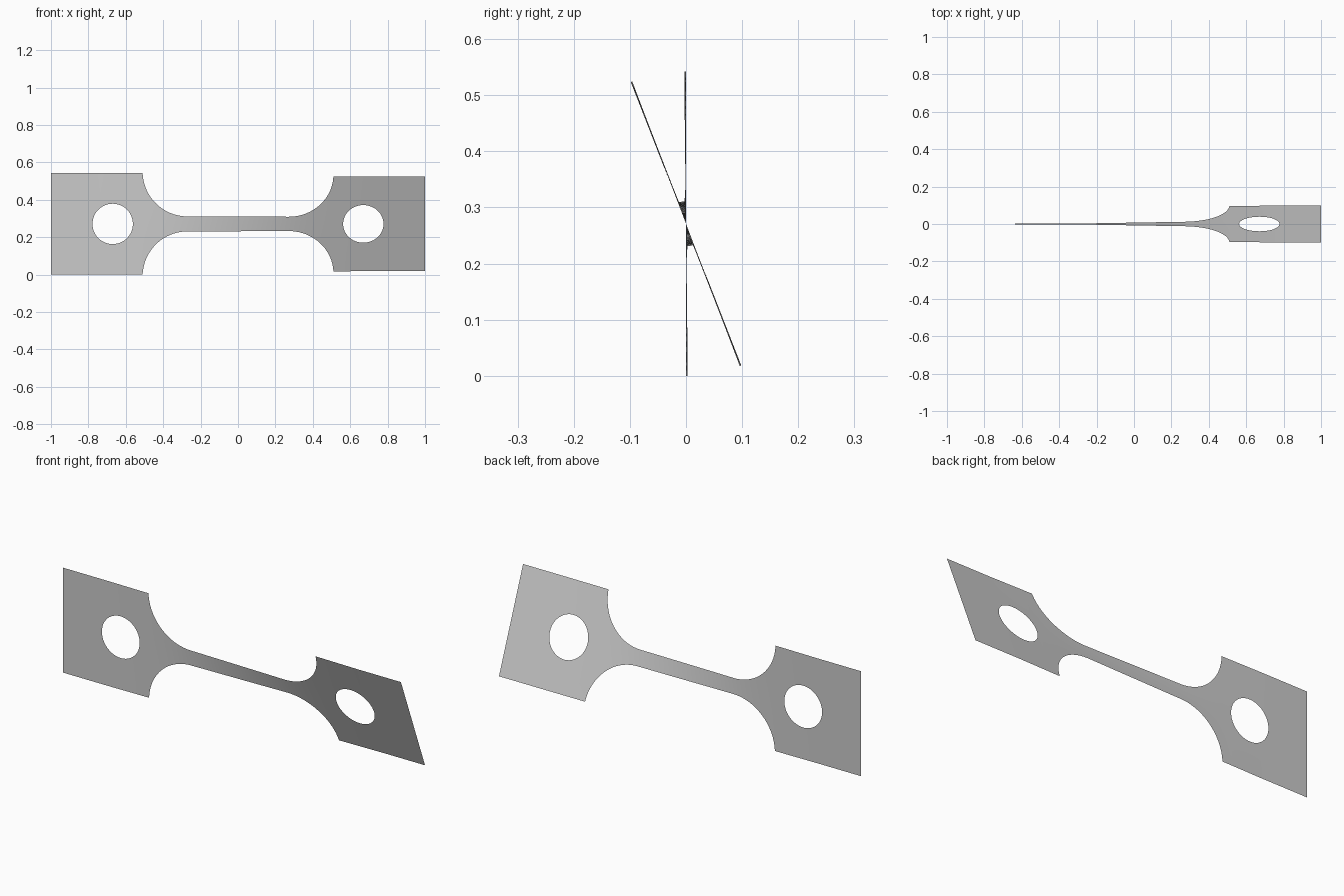
import bpy, bmesh, math

cube = bpy.data.objects.get("Cube")
if cube:
    bpy.data.objects.remove(cube, do_unlink=True)

HALF_H = 0.271                         # half height of the grip plates
NECK_X, NECK_H, FILLET = 0.27, 0.04, 0.24
GRIP_X = NECK_X + FILLET               # where grips meet the fillets
HOLE_X, HOLE_R = 0.67, 0.108
TWIST = math.radians(21.3)
SLACK = math.radians(0.6)              # small twist taken up inside each grip
CLAMP_X = 0.75


def outer(x):
    """Half height of the outline."""
    d = abs(x) - NECK_X
    if d <= 0:
        return NECK_H
    if d >= FILLET - 1e-6:
        return HALF_H
    return min(HALF_H, NECK_H + FILLET - math.sqrt(FILLET**2 - d * d))


def inner(x):
    """Half height of the hole, zero away from it."""
    return math.sqrt(max(0, HOLE_R**2 - (abs(x) - HOLE_X)**2))


# Stations along one half: straight neck, fillet arc, grip with hole
half = [NECK_X * i / 12 for i in range(13)]
half += [NECK_X + FILLET * math.sin(math.pi / 2 * i / 20) for i in range(1, 21)]
half += [HOLE_X - HOLE_R * math.cos(math.pi * i / 24) for i in range(25)]
half += [0.88, 1.0]
stations = [-x for x in reversed(half[1:])] + half

# The narrow part twists most: rate is inverse to the local height
total = [0.0]
for a, b in zip(stations, stations[1:]):
    mid = (a + b) / 2
    rate = 1 / outer(mid) if abs(mid) < GRIP_X else 0
    total.append(total[-1] + rate * (b - a))


def grip_slack(x):
    t = (CLAMP_X - abs(x)) / (CLAMP_X - GRIP_X)
    t = SLACK * min(1, max(0, t))
    return t if x < 0 else 2 * SLACK - t


angles = [(TWIST - 2 * SLACK) * s / total[-1] + grip_slack(x)
          for x, s in zip(stations, total)]

# Twisted sheet, made of an upper and a lower strip
bm = bmesh.new()
for side in (1, -1):
    rows = []
    for x, a in zip(stations, angles):
        lo, hi = inner(x), outer(x)
        rows.append([bm.verts.new((x, -side * h * math.sin(a),
                                   HALF_H + side * h * math.cos(a)))
                     for h in (lo, (lo + hi) / 2, hi)])
    for p, q in zip(rows, rows[1:]):
        for j in range(2):
            loop = [p[j], q[j], q[j + 1], p[j + 1]]
            bm.faces.new(loop if side > 0 else loop[::-1])
bmesh.ops.remove_doubles(bm, verts=bm.verts, dist=1e-5)

mesh = bpy.data.meshes.new("twisted_test_strip")
bm.to_mesh(mesh)
bm.free()
strip = bpy.data.objects.new("twisted_test_strip", mesh)
bpy.context.collection.objects.link(strip)

# Plain grey
grey = bpy.data.materials.new("plain_grey")
grey.use_nodes = True
grey.diffuse_color = (0.6, 0.6, 0.6, 1)
grey.node_tree.nodes["Principled BSDF"].inputs["Base Color"].default_value = (0.6, 0.6, 0.6, 1)
mesh.materials.append(grey)

bpy.context.view_layer.objects.active = strip
strip.select_set(True)
bpy.ops.object.shade_smooth_by_angle()
